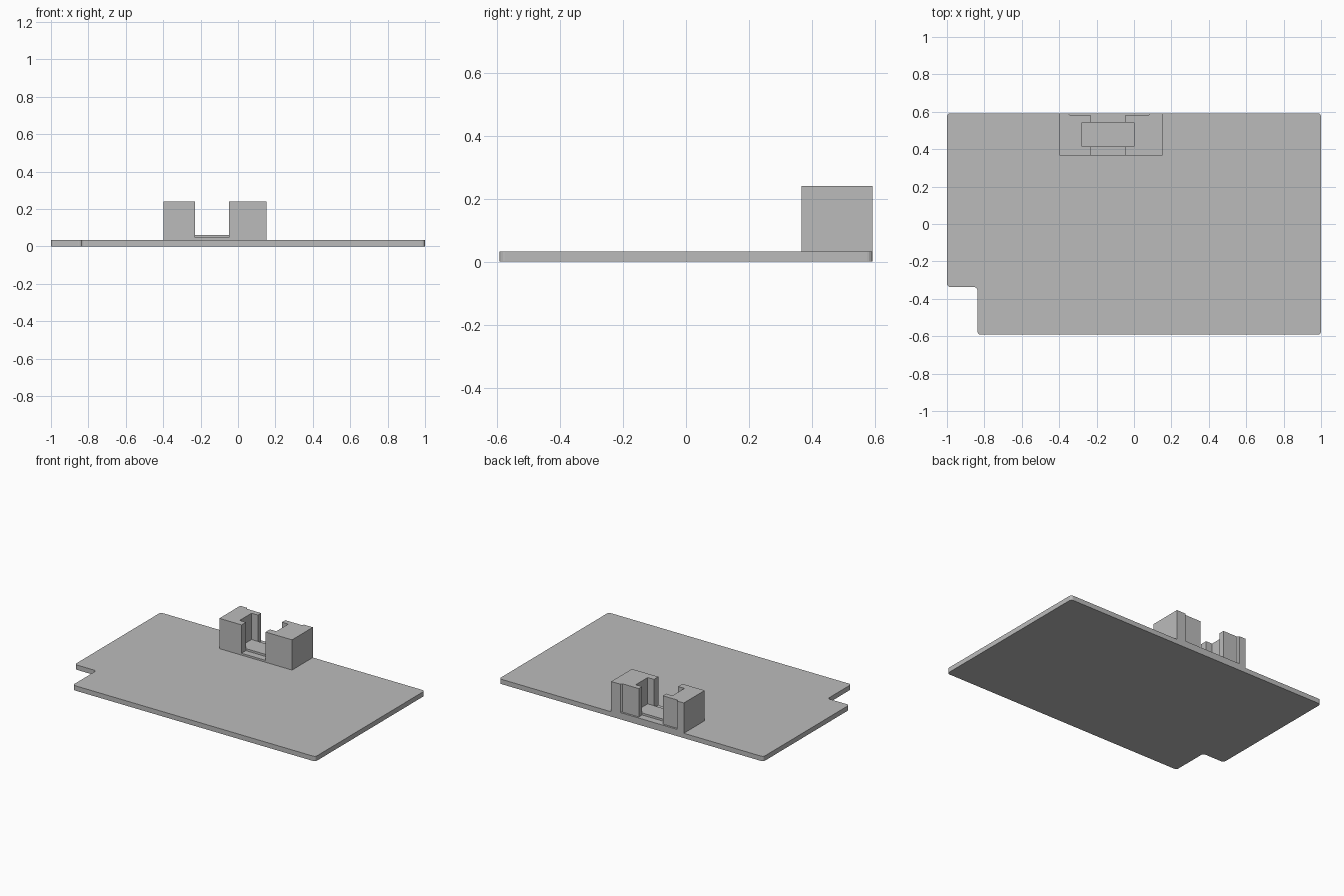
import bpy
import bmesh

cube = bpy.data.objects.get("Cube")
if cube:
    bpy.data.objects.remove(cube, do_unlink=True)

grey = bpy.data.materials.new("plain_grey")
grey.use_nodes = True
colour = (0.5, 0.5, 0.5, 1)
grey.diffuse_color = colour
grey.node_tree.nodes["Principled BSDF"].inputs["Base Color"].default_value = colour


def prism(name, outline, bottom, top, radius=0.0):
    """Extrude a flat outline upward, optionally rounding its upright edges."""
    bm = bmesh.new()
    face = bm.faces.new([bm.verts.new((x, y, bottom)) for x, y in outline])
    new = bmesh.ops.extrude_face_region(bm, geom=[face])["geom"]
    for v in new:
        if isinstance(v, bmesh.types.BMVert):
            v.co.z = top
    if radius:
        upright = [e for e in bm.edges if abs(e.verts[0].co.z - e.verts[1].co.z) > 1e-4]
        bmesh.ops.bevel(bm, geom=upright, offset=radius, segments=4,
                        profile=0.5, affect='EDGES')
    bmesh.ops.recalc_face_normals(bm, faces=bm.faces)
    mesh = bpy.data.meshes.new(name)
    bm.to_mesh(mesh)
    bm.free()
    mesh.materials.append(grey)
    obj = bpy.data.objects.new(name, mesh)
    bpy.context.collection.objects.link(obj)
    return obj


def box(name, x0, x1, y0, y1, bottom, top):
    return prism(name, [(x0, y0), (x1, y0), (x1, y1), (x0, y1)], bottom, top)


PLATE_TOP, SILL, PAD, TOP = 0.033, 0.046, 0.06, 0.24
FRONT, BACK = 0.367, 0.592

# Flat plate with a notched front corner and rounded corners
prism("base_plate",
      [(-0.837, -BACK), (1, -BACK), (1, BACK), (-1, BACK), (-1, -0.337), (-0.837, -0.337)],
      0, PLATE_TOP, 0.018)

# Low foot of the bracket, forming the floor of the slot
box("bracket_foot", -0.398, 0.152, FRONT, BACK, PLATE_TOP, SILL)


# Bracket walls: slot side has a pocket, back has a shallow recess
def wall(name, outer, slot, pocket, recess):
    chamfer = 0.008 if recess < slot else -0.008
    outline = [(outer, FRONT), (slot, FRONT), (slot, 0.414), (pocket, 0.414),
               (pocket, 0.543), (slot, 0.543), (slot, 0.579),
               (recess + chamfer, 0.579), (recess, 0.587), (recess, BACK), (outer, BACK)]
    prism(name, outline, SILL, TOP)


wall("right_bracket_wall", -0.398, -0.23, -0.278, -0.347)
wall("left_bracket_wall", 0.152, -0.048, 0.0, 0.083)

# Raised pad on the pocket floor
box("pocket_pad", -0.278, 0.0, 0.414, 0.543, SILL, PAD)
